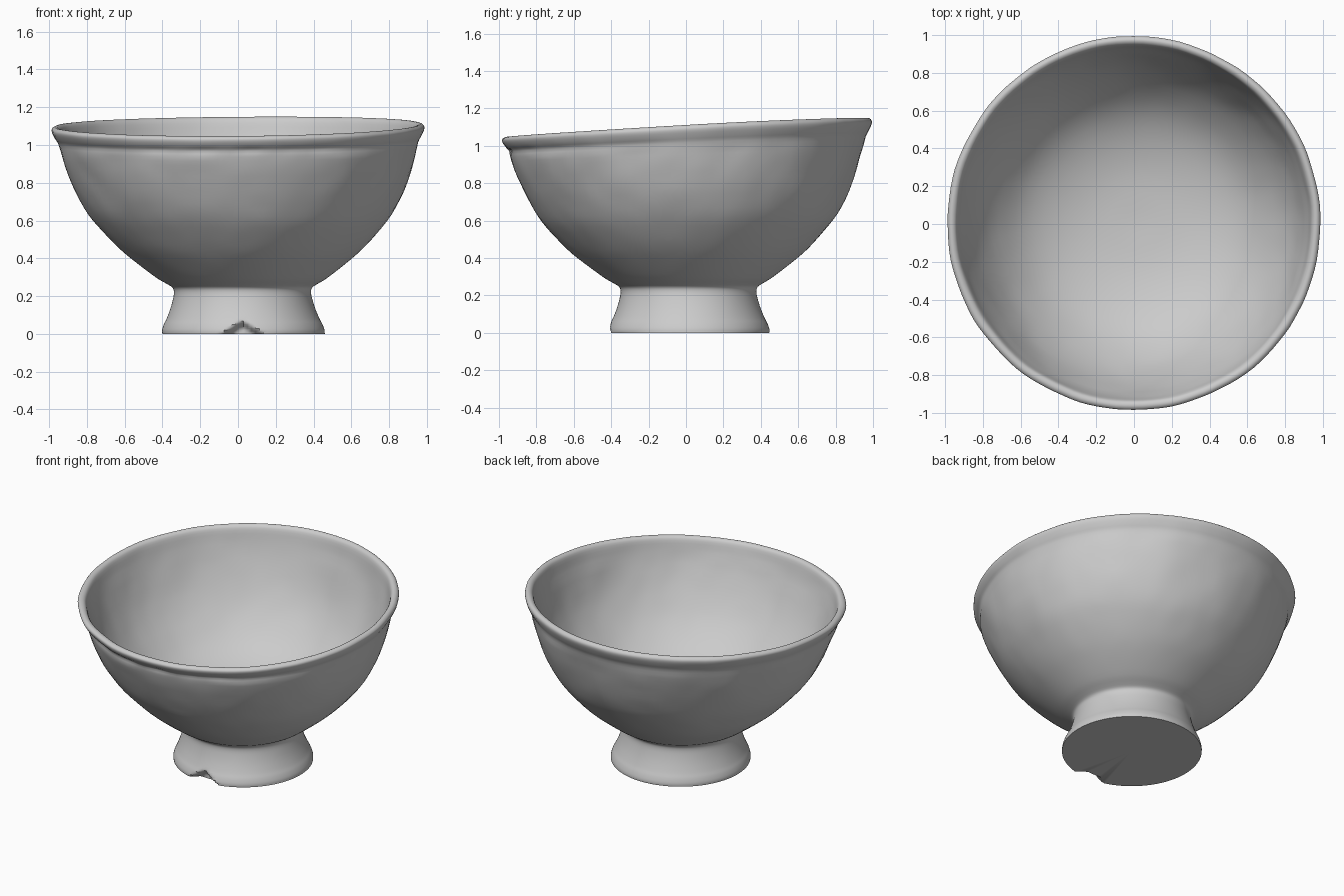
import bpy, bmesh
from math import pi, exp, atan2, degrees
from mathutils import Vector, Matrix, noise

if "Cube" in bpy.data.objects:
    bpy.data.objects.remove(bpy.data.objects["Cube"])

# Plain clay grey
clay = bpy.data.materials.new("clay_grey")
clay.use_nodes = True
clay.diffuse_color = (0.6, 0.6, 0.6, 1)
clay.node_tree.nodes["Principled BSDF"].inputs["Base Color"].default_value = clay.diffuse_color

RIM = 1.1
SEGMENTS = 128

# Half sections as (radius, height)
FOOT = [(0.43, 0), (0.43, 0.02), (0.42, 0.05), (0.405, 0.08), (0.385, 0.13),
        (0.37, 0.18), (0.363, 0.22), (0.37, 0.245), (0.4, 0.265)]
OUTSIDE = [(0.45, 0.295), (0.55, 0.37), (0.64, 0.445), (0.73, 0.54), (0.8, 0.63),
           (0.86, 0.74), (0.91, 0.86), (0.94, 0.95), (0.955, 1.01)]
LIP = [(0.972, 1.04), (0.987, 1.07), (0.988, 1.09), (0.972, 1.103), (0.952, 1.098),
       (0.938, 1.075)]
INSIDE = [(0.92, 1.0), (0.88, 0.88), (0.82, 0.74), (0.73, 0.6), (0.6, 0.47),
          (0.44, 0.385), (0.24, 0.335), (0, 0.32)]


def smooth_path(points, steps=3):
    """Rounded path through all the points."""
    pts = [Vector(p) for p in points]
    pts = [pts[0]] + pts + [pts[-1]]
    path = []
    for a, b, c, d in zip(pts, pts[1:], pts[2:], pts[3:]):
        for i in range(steps):
            t = i / steps
            path.append(0.5 * (2 * b + (c - a) * t + (2 * a - 5 * b + 4 * c - d) * t * t
                               + (3 * b - a - 3 * c + d) * t ** 3))
    return path + [pts[-1]]


def shape_by_hand(co):
    """Uneven thrown clay: sloping rim, foot off centre, dents and a chipped foot."""
    x, y, z = co
    height = z / RIM
    bump = noise.noise(co * 3.5) * 0.012 + noise.noise(co * 9) * 0.004
    low = max(0, 1 - height)
    radius = (x * x + y * y) ** 0.5
    if radius > 0.01 and z > 0.001:
        grow = 1 + bump * min(1, radius) * (0.6 if height > 0.9 else 1)
        x, y = x * grow, y * grow
    # Chip in the front of the foot
    if y < -0.2 and z < 0.08 and radius > 0.38:
        chip = max(0, 1 - abs(x + 0.005) / 0.11 - z / 0.075)
        y += min(0.06, chip * 0.12)
    # Pinched clay under the front lip
    pinch = exp(-((z - 1.015) / 0.02) ** 2) if radius > 0.95 else 0
    if y < 0:
        y += 0.008 * pinch * (1 + noise.noise(Vector((x * 8, 0, 0))))
    slope = height ** 3
    z += slope * (0.058 * y + 0.008 * x - 0.012 * y * y * (y > 0))
    return Vector((x + 0.03 * low, y + 0.015 * low + 0.003 * height, z))


# Turn the whole section into one closed bowl
bm = bmesh.new()
path = [Vector((0, 0))] + smooth_path(FOOT + OUTSIDE + LIP + INSIDE)
verts = [bm.verts.new((p.x, 0, p.y)) for p in path]
edges = [bm.edges.new(pair) for pair in zip(verts, verts[1:])]
bmesh.ops.spin(bm, geom=verts + edges, cent=(0, 0, 0), axis=(0, 0, 1),
               angle=2 * pi, steps=SEGMENTS, use_duplicate=False)
bmesh.ops.remove_doubles(bm, verts=bm.verts, dist=0.0005)
for v in bm.verts:
    v.co = shape_by_hand(v.co)
bmesh.ops.recalc_face_normals(bm, faces=bm.faces)

mesh = bpy.data.meshes.new("footed_bowl")
bm.to_mesh(mesh)
bm.free()
mesh.materials.append(clay)
bowl = bpy.data.objects.new("footed_bowl", mesh)
bpy.context.collection.objects.link(bowl)
bpy.context.view_layer.objects.active = bowl
bowl.select_set(True)
bpy.ops.object.shade_smooth_by_angle(angle=pi / 4)
